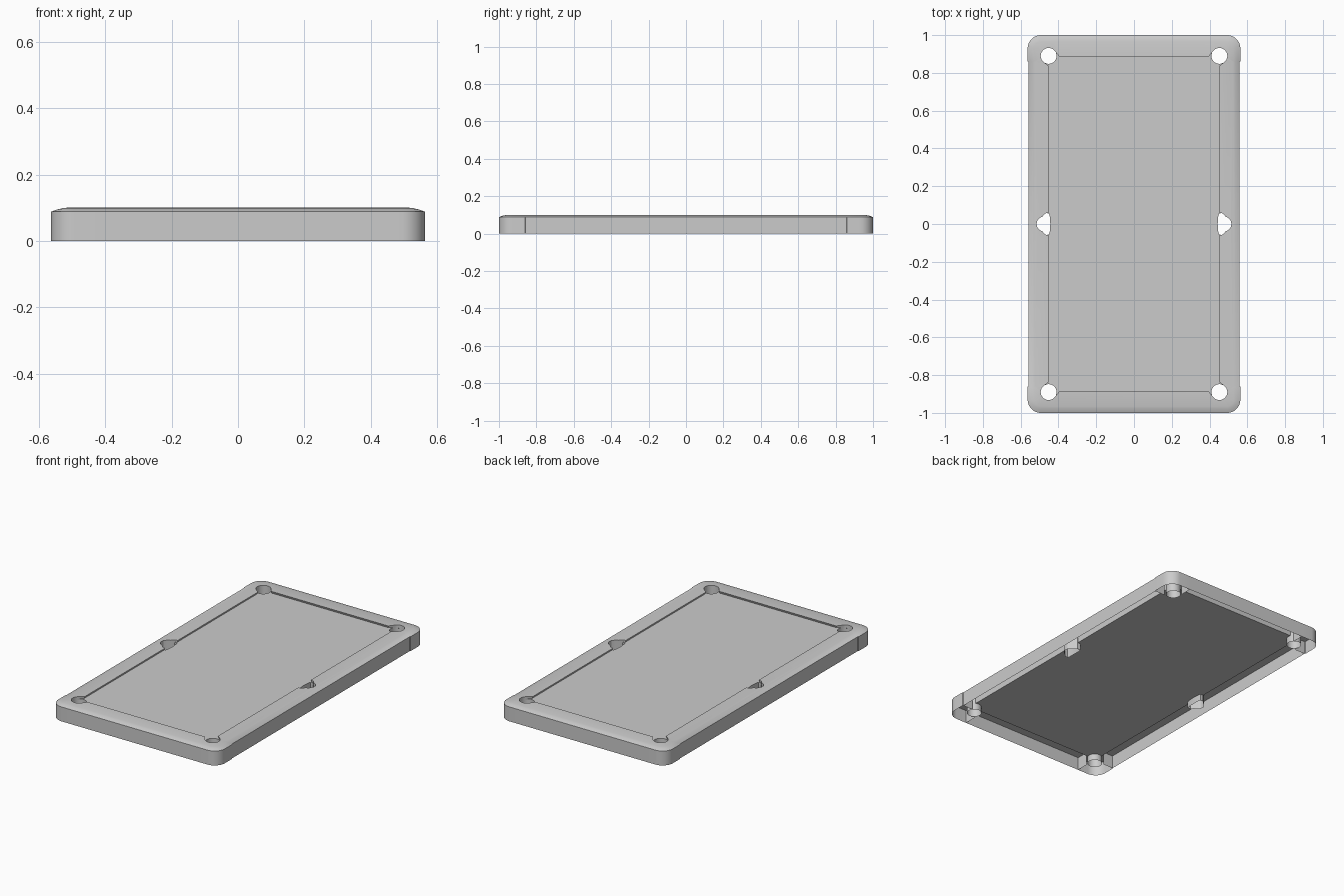
import bpy, bmesh
from math import cos, sin, radians

old = bpy.data.objects.get("Cube")
if old:
    bpy.data.objects.remove(old, do_unlink=True)

grey = bpy.data.materials.new("plain grey")
grey.use_nodes = True
colour = (0.6, 0.6, 0.6, 1)
grey.diffuse_color = colour
grey.node_tree.nodes["Principled BSDF"].inputs["Base Color"].default_value = colour

BED_TOP, BED_LOW, TOP, RAIL_LOW = 0.087, 0.045, 0.1, 0.08
POCKET_X, POCKET_Y, POCKET_R = 0.452, 0.89, 0.042


def arc(cx, cy, r, a, b, n):
    angles = [radians(a + (b - a) * i / n) for i in range(n + 1)]
    return [(cx + r * cos(t), cy + r * sin(t)) for t in angles]


def four(quarter):
    """Mirror a quarter outline into a closed counter-clockwise loop."""
    loop = []
    for sx, sy in ((1, 1), (-1, 1), (-1, -1), (1, -1)):
        part = [(sx * x, sy * y) for x, y in quarter]
        for p in part if sx * sy > 0 else part[::-1]:
            if not loop or abs(p[0] - loop[-1][0]) + abs(p[1] - loop[-1][1]) > 1e-6:
                loop.append(p)
    if abs(loop[0][0] - loop[-1][0]) + abs(loop[0][1] - loop[-1][1]) < 1e-6:
        loop.pop()
    return loop


def ring(bm, loop, z):
    return [bm.verts.new((x, y, z)) for x, y in loop]


def bridge(bm, low, high):
    n = len(low)
    for i in range(n):
        j = (i + 1) % n
        bm.faces.new((low[i], low[j], high[j], high[i]))


def fill_between(bm, outer, inner, up):
    """Fill the flat band between two loops."""
    edges = []
    for r in (outer, inner):
        for a, b in zip(r, r[1:] + r[:1]):
            edges.append(bm.edges.get((a, b)) or bm.edges.new((a, b)))
    bmesh.ops.triangle_fill(bm, edges=edges, use_beauty=True, normal=(0, 0, up))


def finish(bm, name):
    mesh = bpy.data.meshes.new(name)
    bm.normal_update()
    bm.to_mesh(mesh)
    bm.free()
    mesh.materials.append(grey)
    ob = bpy.data.objects.new(name, mesh)
    bpy.context.collection.objects.link(ob)
    bpy.ops.object.select_all(action="DESELECT")
    ob.select_set(True)
    bpy.context.view_layer.objects.active = ob
    bpy.ops.object.shade_smooth_by_angle(angle=radians(30))


def outer_loop(inset):
    """Rounded frame outline with corner caps slightly proud of the long sides."""
    corner = arc(0.493, 0.93, 0.07 - inset, 0, 90, 10)
    return four([(0.559 - inset, 0.858), (0.563 - inset, 0.862)] + corner
                + [(0.42, 1 - inset)])


# Half outline of a side pocket, from its tip to its mouth
side_half = [(0.516, 0), (0.513, 0.016), (0.5, 0.031), (0.483, 0.041), (0.469, 0.056)]


def cushion_loop(undercut):
    """Inner edge of the rails, following the cushions and pockets."""
    x = 0.45 + undercut
    return four(side_half + [(x, 0.062), (x, 0.835)]
                + arc(POCKET_X, POCKET_Y, POCKET_R, -54, 140, 14)
                + [(0.395, 0.885 + undercut)])


# Frame: outer skirt, sloped rim, undercut cushions and rail underside
bm = bmesh.new()
profile = [(0, 0), (0, 0.088), (0.01, 0.092), (0.022, 0.0957), (0.035, 0.0985)]
rings = [ring(bm, outer_loop(inset), z) for inset, z in profile]
for low, high in zip(rings, rings[1:]):
    bridge(bm, low, high)
upper, lower = ring(bm, cushion_loop(0), TOP), ring(bm, cushion_loop(0.008), RAIL_LOW)
bridge(bm, upper, lower)
fill_between(bm, rings[-1], upper, 1)
fill_between(bm, ring(bm, outer_loop(0.001), RAIL_LOW), lower, -1)
finish(bm, "rail_frame")

# Playing bed: slab with cut corners and side notches
bm = bmesh.new()
outline = four([(0.443, 0), (0.446, 0.04), (0.45, 0.056), (0.47, 0.058)]
               + arc(POCKET_X, POCKET_Y, POCKET_R, -62, -201, 12))
low, high = ring(bm, outline, BED_LOW), ring(bm, outline, BED_TOP)
bridge(bm, low, high)
bm.faces.new(high)
bm.faces.new(low[::-1])
finish(bm, "playing_bed")


# Pocket tubes hanging below the bed, open at both ends
def tube(name, loop):
    bm = bmesh.new()
    bridge(bm, ring(bm, loop, 0.005), ring(bm, loop, RAIL_LOW))
    finish(bm, name)


for sx, side in ((1, "left"), (-1, "right")):
    for sy, end in ((1, "back"), (-1, "front")):
        circle = arc(sx * POCKET_X, sy * POCKET_Y, POCKET_R, 0, 360, 24)[:-1]
        tube(f"{end}_{side}_pocket", circle)
    half = side_half + [(0.45, 0.056), (0.446, 0.04)]
    loop = half + [(x, -y) for x, y in half[:0:-1]]
    loop = [(sx * x, y) for x, y in loop]
    tube(f"middle_{side}_pocket", loop if sx > 0 else loop[::-1])


# Partition plates under the rails beside each corner
def plate(bm, a, b):
    pts = [(*a, 0), (*b, 0), (*b, RAIL_LOW), (*a, RAIL_LOW)]
    bm.faces.new([bm.verts.new(p) for p in pts])


bm = bmesh.new()
for sx in (1, -1):
    for sy in (1, -1):
        plate(bm, (sx * 0.49, sy * 0.858), (sx * 0.558, sy * 0.858))
        plate(bm, (sx * 0.42, sy * 0.925), (sx * 0.42, sy * 0.999))
finish(bm, "corner_partitions")
